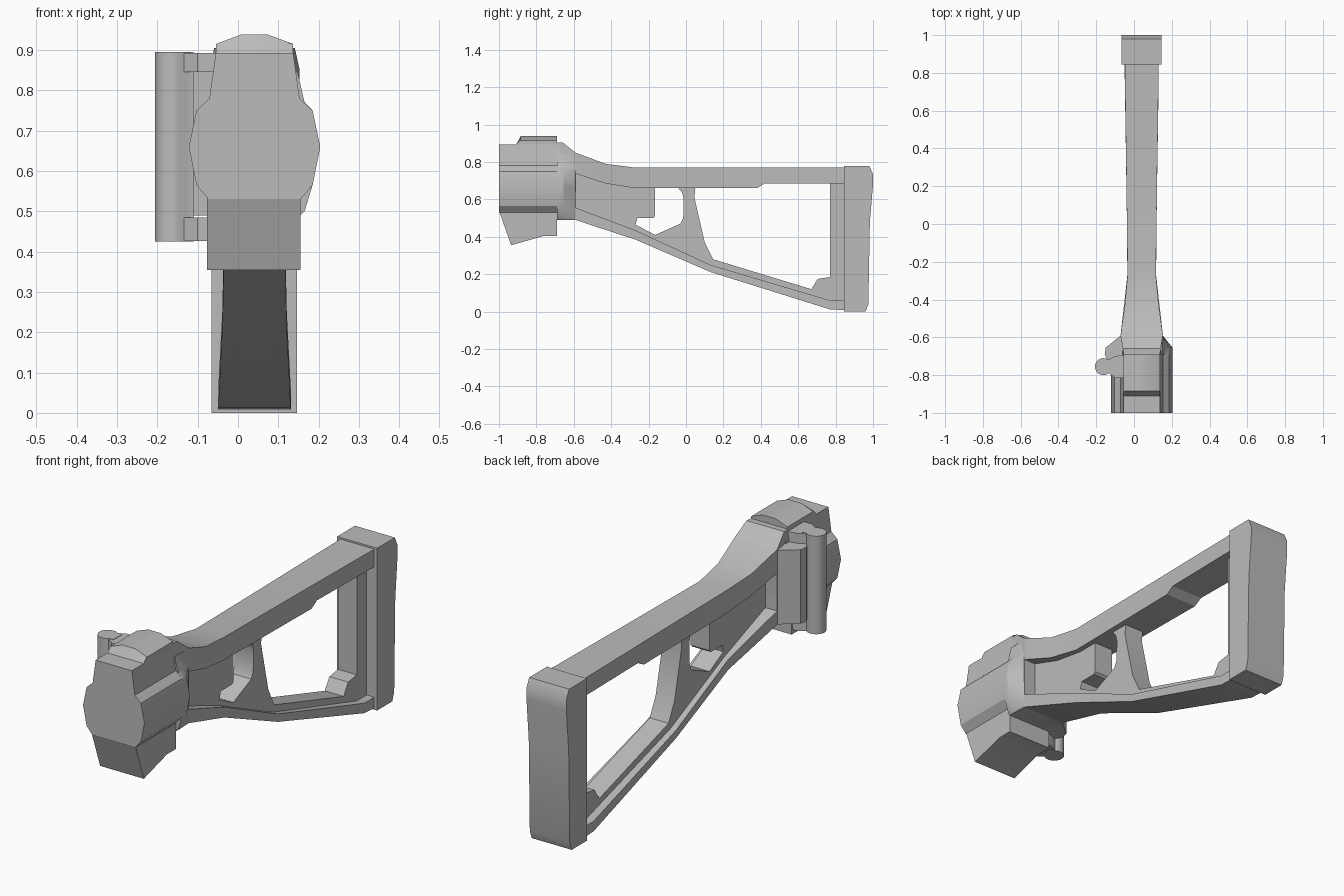
import bpy, bmesh, math
from mathutils import Matrix

cube = bpy.data.objects.get("Cube")
if cube:
    bpy.data.objects.remove(cube)

grey = bpy.data.materials.new("plain_grey")
grey.use_nodes = True
grey.diffuse_color = (0.5, 0.5, 0.5, 1)
grey.node_tree.nodes["Principled BSDF"].inputs["Base Color"].default_value = (0.5, 0.5, 0.5, 1)

MID = 0.041  # x of the stock's centre plane


def finish(obj):
    obj.data.materials.clear()
    obj.data.materials.append(grey)
    bpy.ops.object.select_all(action='DESELECT')
    obj.select_set(True)
    bpy.context.view_layer.objects.active = obj
    bpy.ops.object.shade_smooth_by_angle(angle=math.radians(28))


def loft(name, rings):
    """Skin a list of equal-length rings of 3D points and cap both ends."""
    bm = bmesh.new()
    rows = [[bm.verts.new(p) for p in ring] for ring in rings]
    for a, b in zip(rows, rows[1:]):
        for i in range(len(a)):
            j = (i + 1) % len(a)
            bm.faces.new((a[i], a[j], b[j], b[i]))
    bm.faces.new(rows[0])
    bm.faces.new(rows[-1])
    bmesh.ops.recalc_face_normals(bm, faces=bm.faces)
    mesh = bpy.data.meshes.new(name)
    bm.to_mesh(mesh)
    bm.free()
    obj = bpy.data.objects.new(name, mesh)
    bpy.context.collection.objects.link(obj)
    finish(obj)


def prism(name, pts, axis, start, end):
    """Extrude a 2D profile along the x, y or z axis."""
    place = {"x": lambda p, t: (t, p[0], p[1]),
             "y": lambda p, t: (p[0], t, p[1]),
             "z": lambda p, t: (p[0], p[1], t)}[axis]
    loft(name, [[place(p, t) for p in pts] for t in (start, end)])


def rail(name, stations):
    """Box-section bar through stations of y, top, bottom and half width."""
    loft(name, [[(MID - w, y, lo), (MID + w, y, lo), (MID + w, y, hi), (MID - w, y, hi)]
                for y, hi, lo, w in stations])


def mirrored(half):
    """Complete a profile of half widths and heights, listed top to bottom."""
    return [(MID + w, z) for w, z in half] + [(MID - w, z) for w, z in reversed(half)]


# Receiver end with its raised cap and lower block
prism("receiver", mirrored([(0.096, 0.893), (0.112, 0.78), (0.144, 0.75), (0.163, 0.66),
                            (0.144, 0.565), (0.114, 0.53)]), "y", -1, -0.67)
cap = mirrored([(0.034, 0.938), (0.096, 0.915), (0.096, 0.88)])
loft("receiver_cap", [[(x, y, min(z, top)) for x, z in cap]
                      for y, top in ((-0.91, 0.893), (-0.89, 0.925), (-0.885, 0.938), (-0.69, 0.938))])
prism("lower_block", [(-1, 0.54), (-0.935, 0.355), (-0.76, 0.405), (-0.69, 0.405), (-0.69, 0.54)],
      "x", -0.077, 0.155)

# Hinge: upright barrel with an arm at each end
barrel = [(-0.162 + 0.045 * math.cos(math.radians(a)), -0.755 + 0.045 * math.sin(math.radians(a)))
          for a in range(50, 311, 20)]
prism("hinge_barrel", barrel + [(-0.11, -0.785), (-0.11, -0.72)], "z", 0.425, 0.895)
for name, low, high in (("upper_hinge_arm", 0.845, 0.893), ("lower_hinge_arm", 0.426, 0.485)):
    prism(name, [(-0.14, -0.785), (-0.1, -0.815), (-0.04, -0.815), (-0.04, -0.69),
                 (-0.1, -0.7), (-0.14, -0.72)], "z", low, high)
prism("hinge_plate", [(-0.07, -0.59), (-0.15, -0.655), (-0.155, -0.69), (-0.135, -0.73),
                      (-0.04, -0.73), (-0.04, -0.59)], "z", 0.49, 0.845)

# Flared mount behind the receiver, tapering into the stock
flare = [(0.148, 0.845), (0.165, 0.77), (0.185, 0.75), (0.204, 0.66), (0.185, 0.565),
         (0.165, 0.5), (0.155, 0.49), (-0.06, 0.49), (-0.06, 0.845)]
loft("stock_mount", [[(x, -0.69, z) for x, z in flare], [(x, -0.655, z) for x, z in flare],
                     [(min(x, 0.152), -0.59, z) for x, z in flare]])

# Top and bottom rails
rail("top_rail", [(-0.69, 0.905, 0.6, 0.096), (-0.66, 0.905, 0.6, 0.1), (-0.59, 0.85, 0.6, 0.112),
                  (-0.588, 0.849, 0.737, 0.112), (-0.43, 0.79, 0.685, 0.09),
                  (-0.27, 0.77, 0.66, 0.075), (0.38, 0.77, 0.66, 0.083),
                  (0.42, 0.77, 0.685, 0.084), (0.85, 0.77, 0.685, 0.09)])
rail("bottom_rail", [(-0.69, 0.62, 0.49, 0.112), (-0.59, 0.62, 0.49, 0.112),
                     (-0.588, 0.555, 0.489, 0.112), (-0.27, 0.435, 0.385, 0.076),
                     (0.13, 0.25, 0.212, 0.08), (0.77, 0.06, 0.012, 0.09),
                     (0.85, 0.06, 0.008, 0.09)])

# Thin web between the rails, with two openings
outline = [(-0.62, 0.8), (-0.43, 0.74), (-0.27, 0.72), (0.86, 0.72), (0.86, 0.03),
           (0.77, 0.035), (0.13, 0.23), (-0.27, 0.41), (-0.62, 0.52)]
small_hole = [(-0.165, 0.665), (-0.165, 0.51), (-0.175, 0.5), (-0.26, 0.5), (-0.27, 0.465),
              (-0.165, 0.41), (-0.03, 0.47), (-0.015, 0.5), (-0.012, 0.6), (-0.02, 0.635),
              (-0.045, 0.665)]
large_hole = [(0.05, 0.665), (0.045, 0.61), (0.1, 0.37), (0.145, 0.28), (0.67, 0.12),
              (0.705, 0.175), (0.77, 0.185), (0.77, 0.69), (0.05, 0.69)]
curve = bpy.data.curves.new("web", 'CURVE')
curve.dimensions = '2D'
curve.fill_mode = 'BOTH'
curve.extrude = 0.05
for loop in (outline, small_hole, large_hole):
    spline = curve.splines.new('POLY')
    spline.points.add(len(loop) - 1)
    for point, (y, z) in zip(spline.points, loop):
        point.co = (y, z, 0, 1)
    spline.use_cyclic_u = True
web = bpy.data.objects.new("web", curve)
bpy.context.collection.objects.link(web)
web.matrix_world = Matrix(((0, 0, 1, MID), (1, 0, 0, 0), (0, 1, 0, 0), (0, 0, 0, 1)))
bpy.ops.object.select_all(action='DESELECT')
web.select_set(True)
bpy.context.view_layer.objects.active = web
bpy.ops.object.convert(target='MESH')
finish(bpy.context.view_layer.objects.active)

# Butt pad
prism("butt_pad", [(0.845, 0), (0.96, 0), (0.975, 0.04), (0.983, 0.48), (1, 0.68), (1, 0.735),
                   (0.98, 0.778), (0.845, 0.778)], "x", -0.066, 0.146)
